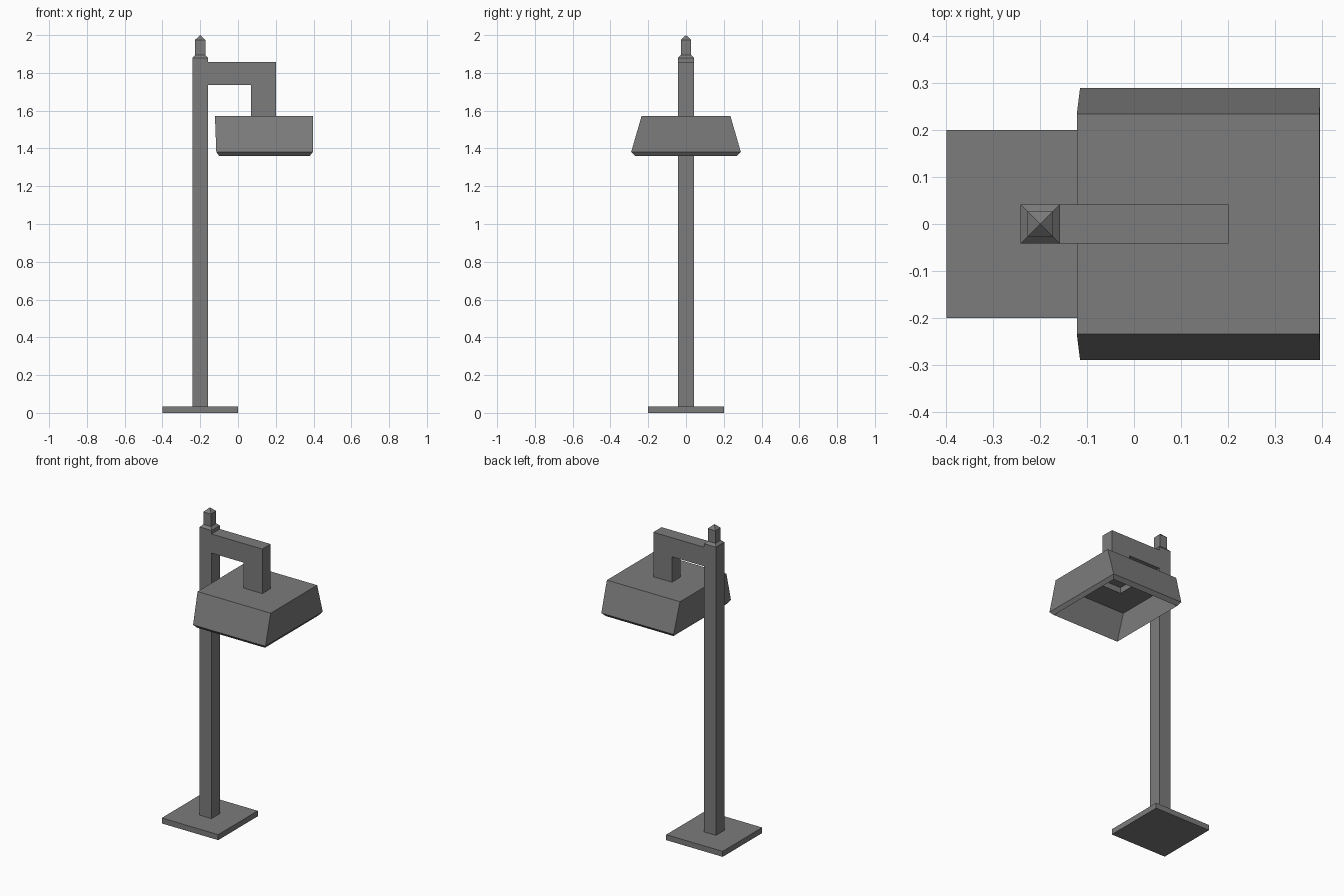
import bpy
import bmesh

if "Cube" in bpy.data.objects:
    bpy.data.objects.remove(bpy.data.objects["Cube"])

# Dark grey metal
metal = bpy.data.materials.new("dark_metal")
metal.diffuse_color = (0.2, 0.2, 0.2, 1)
metal.use_nodes = True
metal.node_tree.nodes["Principled BSDF"].inputs["Base Color"].default_value = metal.diffuse_color


def finish(name, bm):
    bmesh.ops.remove_doubles(bm, verts=bm.verts, dist=1e-5)
    bmesh.ops.recalc_face_normals(bm, faces=bm.faces)
    mesh = bpy.data.meshes.new(name)
    bm.to_mesh(mesh)
    bm.free()
    mesh.materials.append(metal)
    obj = bpy.data.objects.new(name, mesh)
    bpy.context.collection.objects.link(obj)
    return obj


def loft(name, rings):
    """Join rectangular rings (x0, x1, half_depth, z), capped at both ends."""
    bm = bmesh.new()
    loops = [[bm.verts.new(p) for p in
              ((x0, -h, z), (x1, -h, z), (x1, h, z), (x0, h, z))]
             for x0, x1, h, z in rings]
    for a, b in zip(loops, loops[1:]):
        for i in range(4):
            j = (i + 1) % 4
            bm.faces.new((a[i], a[j], b[j], b[i]))
    bm.faces.new(loops[0])
    bm.faces.new(loops[-1])
    return finish(name, bm)


def square(h, z, cx=-0.2):
    return (cx - h, cx + h, h, z)


# Ground plate
loft("base_plate", [square(0.2, 0), square(0.2, 0.035)])

# Post with sloped shoulder
loft("post", [square(0.042, 0.035), square(0.042, 1.88), square(0.027, 1.895)])

# Finial with pyramid tip (the last ring shrinks to a point)
loft("finial", [square(0.027, 1.895), square(0.027, 1.975), square(0.0002, 2.0)])

# Bent arm: profile in x/z pushed through y
profile = [(-0.158, 1.735), (0.07, 1.735), (0.07, 1.572),
           (0.202, 1.572), (0.202, 1.857), (-0.158, 1.857)]
bm = bmesh.new()
face = bm.faces.new([bm.verts.new((x, -0.042, z)) for x, z in profile])
out = bmesh.ops.extrude_face_region(bm, geom=[face])
moved = [v for v in out["geom"] if isinstance(v, bmesh.types.BMVert)]
bmesh.ops.translate(bm, verts=moved, vec=(0, 0.084, 0))
finish("arm", bm)

# Hollow lamp shade: outer wall, bevelled rim, inner wall, ceiling, lamp recess
loft("lamp_shade", [(-0.122, 0.396, 0.235, 1.572),
                    (-0.115, 0.397, 0.29, 1.382),
                    (-0.10, 0.38, 0.27, 1.36),
                    (-0.105, 0.378, 0.222, 1.53),
                    (0.057, 0.213, 0.054, 1.53),
                    (0.057, 0.213, 0.054, 1.568)])
